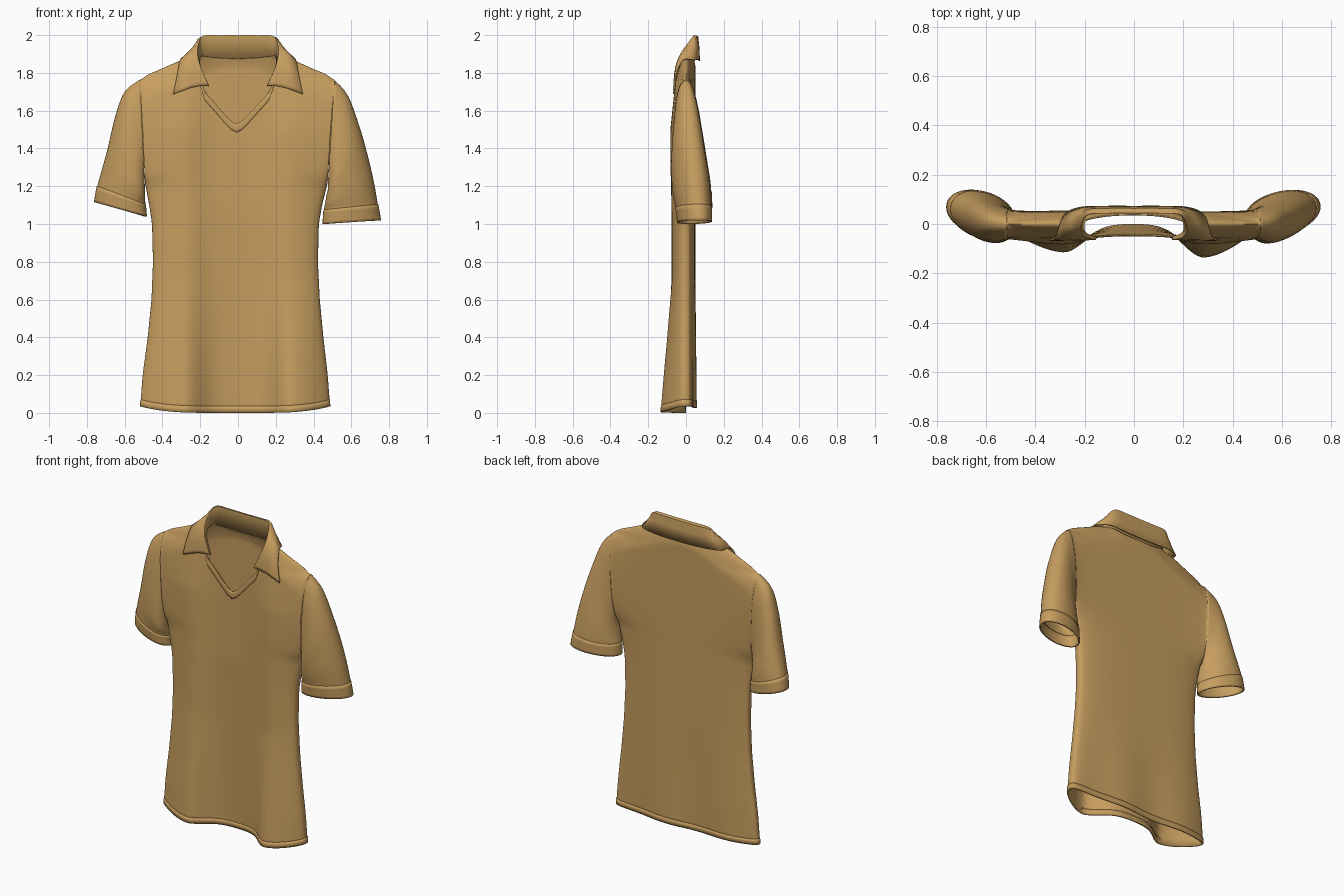
import bpy, bmesh, math

if "Cube" in bpy.data.objects:
    bpy.data.objects.remove(bpy.data.objects["Cube"])

fabric = bpy.data.materials.new("tan_fabric")
fabric.diffuse_color = (0.57, 0.34, 0.115, 1)
fabric.use_nodes = True
fabric.node_tree.nodes["Principled BSDF"].inputs["Base Color"].default_value = fabric.diffuse_color


def lerp_table(table, t):
    """Piecewise linear lookup; table rows are (key, value, ...)."""
    t = min(max(t, table[0][0]), table[-1][0])
    for a, b in zip(table, table[1:]):
        if t <= b[0]:
            f = (t - a[0]) / (b[0] - a[0])
            return [p + (q - p) * f for p, q in zip(a[1:], b[1:])]


def spline(secs, steps):
    """Catmull-Rom through equal-length tuples."""
    out = []
    for i in range(len(secs) - 1):
        p0, p1, p2, p3 = (secs[max(i - 1, 0)], secs[i], secs[i + 1], secs[min(i + 2, len(secs) - 1)])
        for k in range(steps):
            t = k / steps
            out.append([0.5 * (2 * b + (c - a) * t + (2 * a - 5 * b + 4 * c - d) * t * t
                               + (3 * b - a - 3 * c + d) * t ** 3)
                        for a, b, c, d in zip(p0, p1, p2, p3)])
    return out + [list(secs[-1])]


def sheet(name, grids, closed=False, thick=0.006, offset=-1, angle=45):
    """Skin grids of points into one cloth object."""
    bm = bmesh.new()
    for rows in grids:
        vs = [[bm.verts.new(p) for p in r] for r in rows]
        n = len(rows[0])
        for r0, r1 in zip(vs, vs[1:]):
            for j in range(n if closed else n - 1):
                k = (j + 1) % n
                bm.faces.new((r0[j], r0[k], r1[k], r1[j]))
    bmesh.ops.remove_doubles(bm, verts=bm.verts, dist=0.0005)
    bmesh.ops.recalc_face_normals(bm, faces=bm.faces)
    me = bpy.data.meshes.new(name)
    bm.to_mesh(me)
    bm.free()
    ob = bpy.data.objects.new(name, me)
    bpy.context.collection.objects.link(ob)
    me.materials.append(fabric)
    bpy.ops.object.select_all(action='DESELECT')
    ob.select_set(True)
    bpy.context.view_layer.objects.active = ob
    bpy.ops.object.shade_smooth_by_angle(angle=math.radians(angle))
    m = ob.modifiers.new("cloth", 'SOLIDIFY')
    m.thickness, m.offset = thick, offset
    return ob


# ---- body shape rules
SIDES = [(0, -.52, .49), (.2, -.505, .475), (.4, -.478, .452), (.6, -.458, .433), (.8, -.45, .423),
         (1.0, -.455, .428), (1.1, -.47, .445), (1.22, -.493, .475), (1.5, -.505, .49), (1.77, -.52, .512)]
SHOULDER = [(.212, 1.895), (.3, 1.865), (.4, 1.82), (.46, 1.795), (.51, 1.762)]
VNECK = [(0, 1.53), (.03, 1.545), (.06, 1.575), (.17, 1.70), (.2, 1.80), (.212, 1.895)]
NECK = .212


def shoulder(x):
    x = abs(x)
    return lerp_table(SHOULDER, x)[0] + (0.06 * (1 - (x / NECK) ** 2) if x < NECK else 0)


def top_edge(x, side):
    x = abs(x)
    if x >= NECK:
        return shoulder(x)
    return lerp_table(VNECK, x)[0] if side < 0 else 1.875 + 0.02 * (x / NECK) ** 2


def bottom_edge(u, side):
    return 0.035 * u ** 4 if side < 0 else 0.025 + 0.01 * u * u


def body_point(u, z, side, off=0.0):
    xl, xr = lerp_table(SIDES, z)
    x = (xl + xr) / 2 + (xr - xl) / 2 * u
    hem = max(0, 1 - z / 0.7)
    if side < 0:      # front swells in two vertical folds, strongest at the hem
        d = abs(x) - 0.29
        w = math.exp(-(d / (0.12 if d < 0 else 0.25)) ** 2)
        centre = 0.047 - 0.042 * max(0, 1 - z / 1.1) * (1 - w)
        w *= min(1, max(0, (1.85 - z) / 0.35))
        depth = centre + (0.037 + (0.062 if x > 0 else 0.036) * hem) * w
    else:
        depth = 0.05 + 0.008 * hem * math.sin(x * 14)
    g = min(1, max(0, (shoulder(u * 0.51) - z) / 0.12)) ** 0.5
    prof = max(0, 1 - abs(u) ** 3) ** (1 / 3)
    edge = 0.062 * max(0, 1 - abs((z - 1.49) / 0.272) ** 2.3) ** (1 / 2.3)
    half = edge + (depth * g - edge) * prof
    return (x + off * u, side * (half + off), z)


# ---- body, front and back panels
COLS = [math.sin((i / 36 - 1) * math.pi / 2) for i in range(73)]
panels = []
for side in (-1, 1):
    rows = []
    for r in range(57):
        v = 1 - (1 - r / 56) ** 1.5
        row = []
        for u in COLS:
            lo, hi = bottom_edge(u, side), top_edge(u * 0.51, side)
            row.append(body_point(u, lo + (hi - lo) * v, side))
        rows.append(row)
    panels.append(rows)
sheet("shirt_body", panels, angle=60)

# ---- turned hem
hem_rows = []
for h in (0.0, 0.018, 0.036):
    ring = [body_point(u, bottom_edge(u, -1) + h, -1, 0.002) for u in COLS]
    ring += [body_point(u, bottom_edge(u, 1) + h, 1, 0.002) for u in reversed(COLS)]
    hem_rows.append(ring)
sheet("bottom_hem", [hem_rows], closed=True, thick=0.008)

# ---- V neck band
band = []
for k in range(4):
    band.append([body_point(i / 40 * 0.4, top_edge(i / 40 * 0.4 * 0.51, -1) - 0.045 * k / 3, -1, 0.001)
                 for i in range(-40, 41)])
sheet("neck_band", [band], thick=0.004, offset=0)

# ---- sleeves: outer x, outer z, inner x, inner z, front y, back y, backward lean of the outer side
LEFT = [(-.518, 1.765, -.494, 1.218, -.062, .062, 0), (-.6, 1.70, -.492, 1.18, -.072, .077, .006),
        (-.65, 1.57, -.492, 1.155, -.076, .094, .012), (-.69, 1.40, -.492, 1.135, -.074, .114, .018),
        (-.72, 1.29, -.491, 1.12, -.066, .126, .021), (-.745, 1.20, -.49, 1.105, -.056, .131, .024),
        (-.76, 1.115, -.485, 1.04, -.045, .133, .025)]
RIGHT = [(.51, 1.762, .476, 1.218, -.062, .062, 0), (.582, 1.68, .475, 1.18, -.072, .077, .006),
         (.645, 1.51, .468, 1.15, -.078, .098, .012), (.69, 1.35, .463, 1.12, -.072, .116, .018),
         (.72, 1.22, .458, 1.095, -.063, .126, .021), (.74, 1.105, .455, 1.075, -.05, .131, .024),
         (.755, 1.02, .45, 1.0, -.04, .132, .025)]


def sleeve_ring(s, off=0.0, n=40):
    ox, oz, ix, iz, y0, y1, lean = s
    L = math.hypot(ox - ix, oz - iz)
    e = 2 / (2.3 - lean * 10)
    ring = []
    for i in range(n):
        a = 2 * math.pi * i / n
        c, d = (math.copysign(abs(f(a)) ** e, f(a)) for f in (math.cos, math.sin))
        k = 0.5 + c * (0.5 + off / L)
        y = (y0 + y1) / 2 + d * ((y1 - y0) / 2 + off) + lean * c
        ring.append((ix + (ox - ix) * k, y, iz + (oz - iz) * k))
    return ring


for label, secs in (("left", LEFT), ("right", RIGHT)):
    fine = spline(secs, 4)
    sheet(label + "_sleeve", [[sleeve_ring(s) for s in fine]], closed=True)
    sheet(label + "_cuff", [[sleeve_ring(s, 0.003) for s in fine[-5:]]], closed=True, thick=0.009)

# ---- folded collar: stand, crest and fall points per section
HALF = [(0, .043, 1.862, 0, .046, 1.996, 0, .07, 1.862),
        (.1, .043, 1.864, .1, .046, 1.996, .115, .07, 1.864),
        (.17, .038, 1.875, .182, .042, 1.994, .215, .066, 1.87),
        (.198, .018, 1.885, .207, .016, 1.96, .28, .04, 1.868),
        (.205, -.012, 1.87, .217, -.022, 1.905, .305, -.018, 1.868),
        (.197, -.036, 1.82, .2, -.052, 1.83, .322, -.056, 1.79),
        (.155, -.052, 1.728, .157, -.062, 1.732, .343, -.066, 1.687)]
mirrored = [tuple(-v if i % 3 == 0 else v for i, v in enumerate(s)) for s in reversed(HALF[1:])]
collar = []
for s in spline(mirrored + HALF, 4):
    stand, crest, fall = s[0:3], s[3:6], s[6:9]
    back = max(0, crest[1]) / 0.046       # rounder roll at the back of the neck
    near = [c + (f - c) * 0.2 for c, f in zip(crest, fall)]
    near[1] += 0.01 * back
    near[2] += 0.01 + 0.012 * back
    mid = [c + (f - c) * 0.5 for c, f in zip(crest, fall)]
    mid[1] += 0.008 * back
    mid[2] += 0.012
    collar.append([stand, crest, near, mid, fall])
sheet("collar", [collar], thick=0.008, offset=0, angle=50)
